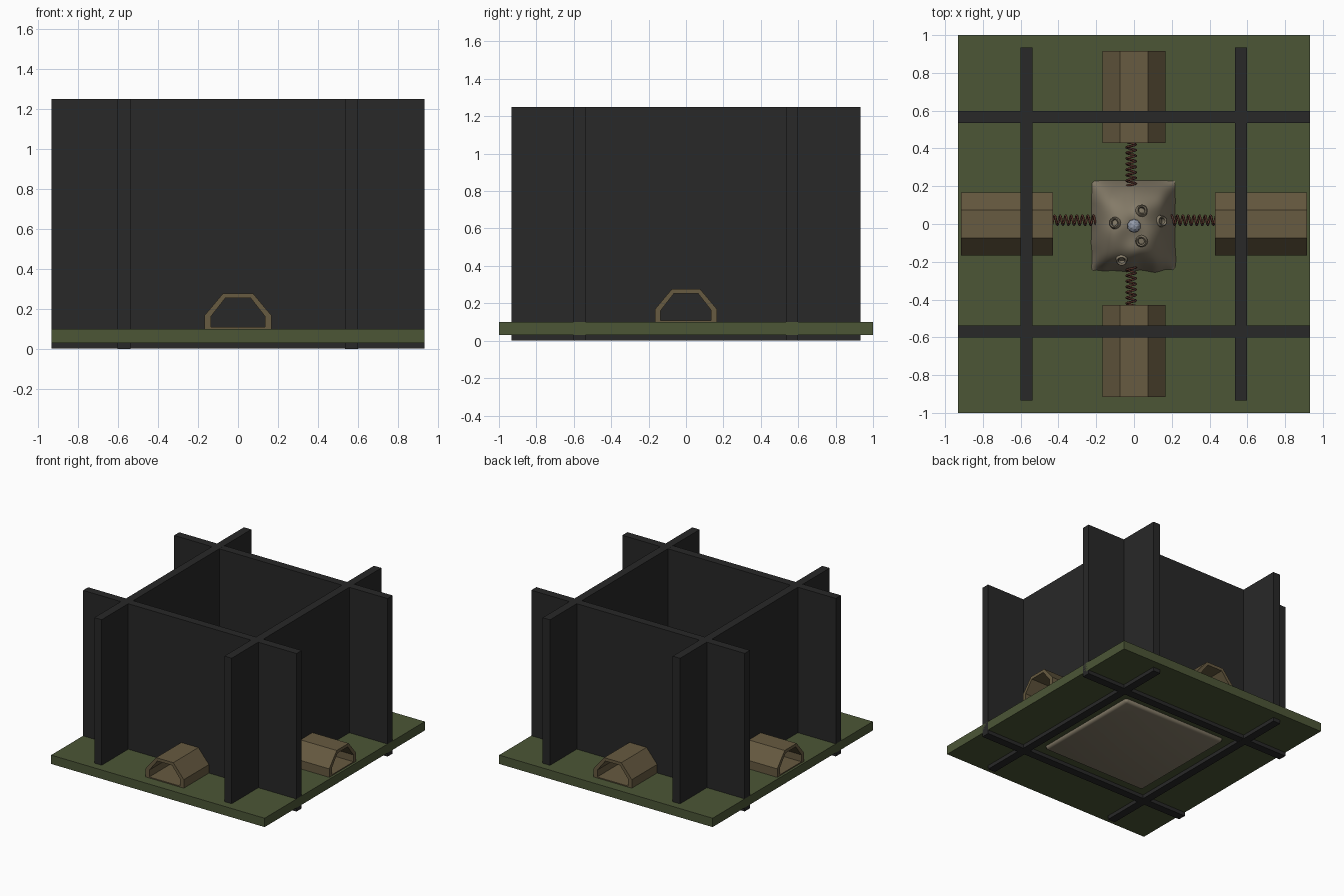
import bpy, bmesh, math
from mathutils import Vector, Matrix, noise

if "Cube" in bpy.data.objects:
    bpy.data.objects.remove(bpy.data.objects["Cube"])


def material(name, rgb):
    m = bpy.data.materials.new(name)
    m.diffuse_color = (*rgb, 1)
    m.use_nodes = True
    m.node_tree.nodes["Principled BSDF"].inputs["Base Color"].default_value = m.diffuse_color
    return m


GREEN = material("moss_green", (0.072, 0.093, 0.037))
BLACK = material("charcoal", (0.021, 0.021, 0.021))
BROWN = material("tunnel_brown", (0.135, 0.103, 0.052))
STONE = material("stone_beige", (0.235, 0.2, 0.14))
RUST = material("rust", (0.09, 0.032, 0.022))
STEEL = material("blue_grey", (0.3, 0.33, 0.4))


def finish(name, bm, mat, smooth=None):
    bmesh.ops.recalc_face_normals(bm, faces=bm.faces)
    me = bpy.data.meshes.new(name)
    bm.to_mesh(me)
    bm.free()
    ob = bpy.data.objects.new(name, me)
    bpy.context.collection.objects.link(ob)
    me.materials.append(mat)
    if smooth:
        bpy.ops.object.select_all(action='DESELECT')
        ob.select_set(True)
        bpy.context.view_layer.objects.active = ob
        bpy.ops.object.shade_smooth_by_angle(angle=math.radians(smooth))
    return ob


def box(name, lo, hi, mat, bevel=0):
    bm = bmesh.new()
    lo, hi = Vector(lo), Vector(hi)
    bmesh.ops.create_cube(bm, size=1, matrix=Matrix.Translation((lo + hi) / 2)
                          @ Matrix.Diagonal((*(hi - lo), 1)))
    if bevel:
        bmesh.ops.bevel(bm, geom=bm.edges[:], offset=bevel, segments=3,
                        profile=0.5, affect='EDGES')
    return finish(name, bm, mat, 40 if bevel else None)


# base board and rounded plate under it
box("base_board", (-0.933, -1, 0.03), (0.933, 1, 0.1), GREEN)
box("under_plate", (-0.46, -0.46, 0.004), (0.46, 0.46, 0.06), STONE, 0.022)

# four crossing walls
for side, c in (("a", -0.57), ("b", 0.567)):
    box("side_wall_" + side, (c - 0.032, -0.934, 0), (c + 0.032, 0.934, 1.25), BLACK)
    box("cross_wall_" + side, (-0.933, c - 0.032, 0.0005), (0.933, c + 0.032, 1.2495), BLACK)

# faceted tunnels: outer and inner outline extruded outward from the centre
OUTER = [(-0.167, 0.1), (-0.167, 0.167), (-0.075, 0.277), (0.075, 0.277), (0.167, 0.167), (0.167, 0.1)]
INNER = [(-0.135, 0.108), (-0.135, 0.162), (-0.064, 0.253), (0.064, 0.253), (0.135, 0.162), (0.135, 0.108)]


def tunnel(name, rot):
    bm = bmesh.new()
    rings = [[bm.verts.new((x, y, z)) for x, z in outline]
             for outline, y in ((OUTER, -0.43), (OUTER, -0.915), (INNER, -0.915), (INNER, -0.43))]
    for r in range(4):
        a, b = rings[r], rings[(r + 1) % 4]
        for i in range(6):
            j = (i + 1) % 6
            bm.faces.new((a[i], a[j], b[j], b[i]))
    bmesh.ops.transform(bm, matrix=rot, verts=bm.verts)
    finish(name, bm, BROWN)


# coil springs joining tunnels to the mound
def spring(name, rot, shift):
    cu = bpy.data.curves.new(name, 'CURVE')
    cu.dimensions = '3D'
    cu.bevel_depth = 0.006
    cu.bevel_resolution = 1
    cu.use_fill_caps = True
    turns, per = 8, 12
    n = turns * per
    sp = cu.splines.new('POLY')
    sp.points.add(n)
    for i, p in enumerate(sp.points):
        a = 2 * math.pi * i / per
        v = rot @ Vector((0.025 * math.cos(a), -0.2 - 0.235 * i / n,
                          0.175 + 0.025 * math.sin(a))) + Vector(shift)
        p.co = (*v, 1)
    cu.materials.append(RUST)
    bpy.context.collection.objects.link(bpy.data.objects.new(name, cu))


for k, (side, shift) in enumerate((("front", (-0.015, 0, 0)), ("right", (0, 0.02, 0)),
                                   ("back", (-0.015, 0, 0)), ("left", (0, 0.02, 0)))):
    rot = Matrix.Rotation(k * math.pi / 2, 4, 'Z')
    tunnel(side + "_tunnel", rot)
    spring(side + "_spring", rot, shift)


# lumpy square mound
def mound_height(u, v):
    dome = (1 - abs(u) ** 4) * (1 - abs(v) ** 4)
    bump = 0.05 * noise.noise(Vector((u * 1.6, v * 1.6, 3.1)))
    return 0.098 + dome * (0.3 + bump - 0.04 * (u * u + v * v))


def mound_point(u, v):
    x = -0.003 + 0.222 * u + 0.012 * noise.noise(Vector((u * 2, v * 2, 8)))
    y = -0.01 + 0.24 * v + 0.02 * noise.noise(Vector((u * 3, v, 5))) * max(0, -v)
    return Vector((x, y, mound_height(u, v)))


bm = bmesh.new()
bmesh.ops.create_grid(bm, x_segments=32, y_segments=32, size=1)
for vert in bm.verts:
    vert.co = mound_point(vert.co.x, vert.co.y)
rim = [e for e in bm.edges if e.is_boundary]
bmesh.ops.contextual_create(bm, geom=rim)
finish("mound", bm, STONE, 50)


# short hollow vents on the mound
def vent(name, x, y):
    u, v = (x + 0.003) / 0.222, (y + 0.01) / 0.24
    d = 0.05
    nrm = (mound_point(u + d, v) - mound_point(u - d, v)).cross(
        mound_point(u, v + d) - mound_point(u, v - d)).normalized()
    nrm = (nrm + Vector((0, 0, 1))).normalized()
    bm = bmesh.new()
    prof = [(0.034, -0.02), (0.03, 0.018), (0.024, 0.025), (0.017, 0.018), (0.017, -0.02)]
    vs = [bm.verts.new((r, 0, z)) for r, z in prof]
    edges = [bm.edges.new((vs[i], vs[(i + 1) % 5])) for i in range(5)]
    bmesh.ops.spin(bm, geom=vs + edges, axis=(0, 0, 1), cent=(0, 0, 0),
                   steps=16, angle=2 * math.pi)
    bmesh.ops.remove_doubles(bm, verts=bm.verts, dist=0.0005)
    m = Matrix.Translation((x, y, mound_height(u, v))) @ nrm.to_track_quat('Z', 'Y').to_matrix().to_4x4()
    bmesh.ops.transform(bm, matrix=m, verts=bm.verts)
    finish(name, bm, STONE, 40)


for i, (x, y) in enumerate([(0.04, 0.07), (-0.1, 0.005), (0.14, 0.015), (0.04, -0.09), (-0.065, -0.185)]):
    vent("vent_%d" % (i + 1), x, y)

# faceted ball on top of the mound
bm = bmesh.new()
bmesh.ops.create_icosphere(bm, subdivisions=2, radius=0.036,
                           matrix=Matrix.Translation((0, -0.01, mound_height(0, 0) + 0.015)))
finish("top_ball", bm, STEEL)
